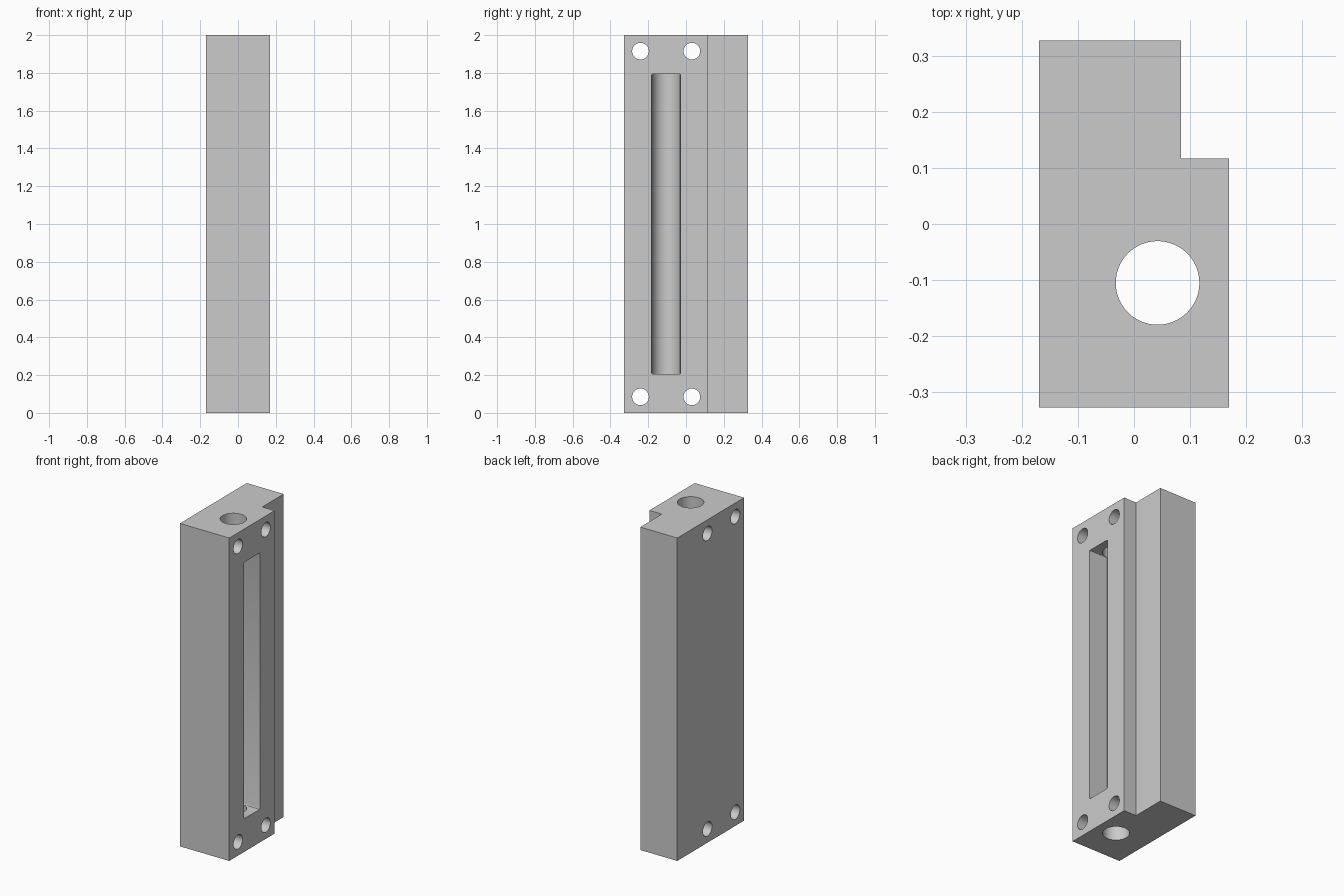
import bpy, bmesh
from math import radians
from mathutils import Matrix

cube = bpy.data.objects.get("Cube")
if cube:
    bpy.data.objects.remove(cube, do_unlink=True)

HEIGHT = 2.0
HALF_X, HALF_Y = 0.169, 0.327
BORE_X, BORE_Y, BORE_R = 0.042, -0.105, 0.0745

grey = bpy.data.materials.new("plain_grey")
grey.use_nodes = True
colour = (0.6, 0.6, 0.6, 1)
grey.diffuse_color = colour
grey.node_tree.nodes["Principled BSDF"].inputs["Base Color"].default_value = colour


def add_object(name, bm):
    bmesh.ops.recalc_face_normals(bm, faces=bm.faces)
    mesh = bpy.data.meshes.new(name)
    bm.to_mesh(mesh)
    bm.free()
    mesh.materials.append(grey)
    obj = bpy.data.objects.new(name, mesh)
    bpy.context.collection.objects.link(obj)
    return obj


def cylinder(name, centre, radius, depth, axis):
    bm = bmesh.new()
    turn = Matrix.Rotation(radians(90), 4, "Y") if axis == "X" else Matrix()
    bmesh.ops.create_cone(bm, cap_ends=True, segments=64, radius1=radius,
                          radius2=radius, depth=depth,
                          matrix=Matrix.Translation(centre) @ turn)
    return add_object(name, bm)


def cut(target, cutter):
    cutter.hide_render = True
    mod = target.modifiers.new(cutter.name, "BOOLEAN")
    mod.operation, mod.solver, mod.object = "DIFFERENCE", "EXACT", cutter
    bpy.ops.object.modifier_apply(modifier=mod.name)
    bpy.data.objects.remove(cutter, do_unlink=True)


# Block: stepped profile extruded upwards
bm = bmesh.new()
step_x, step_y = 0.084, 0.117
profile = [(-HALF_X, -HALF_Y), (HALF_X, -HALF_Y), (HALF_X, step_y),
           (step_x, step_y), (step_x, HALF_Y), (-HALF_X, HALF_Y)]
base = bm.faces.new([bm.verts.new((x, y, 0)) for x, y in profile])
top = bmesh.ops.extrude_face_region(bm, geom=[base])
bmesh.ops.translate(bm, vec=(0, 0, HEIGHT),
                    verts=[v for v in top["geom"] if isinstance(v, bmesh.types.BMVert)])
block = add_object("stepped_block", bm)
bpy.context.view_layer.objects.active = block
block.select_set(True)

# Long vertical bore
cut(block, cylinder("bore_cutter", (BORE_X, BORE_Y, HEIGHT / 2), BORE_R, HEIGHT + 0.2, "Z"))

# Window slot opening the bore to the side, with small rounded corners
bm = bmesh.new()
slot_depth = 0.2
bmesh.ops.create_cube(bm, size=1, matrix=Matrix.Translation(
    (BORE_X + slot_depth / 2, BORE_Y, HEIGHT / 2))
    @ Matrix.Diagonal((slot_depth, 0.153, 1.588, 1)))
corners = [e for e in bm.edges if abs(e.verts[0].co.x - e.verts[1].co.x) > 0.1]
bmesh.ops.bevel(bm, geom=corners, offset=0.006, segments=3, profile=0.5, affect="EDGES")
cut(block, add_object("slot_cutter", bm))

# Four cross holes for mounting
for dy in (-0.136, 0.136):
    for z in (0.085, HEIGHT - 0.085):
        cut(block, cylinder("hole_cutter", (0, BORE_Y + dy, z), 0.044, 1, "X"))

bpy.ops.object.shade_smooth_by_angle(angle=radians(30))
